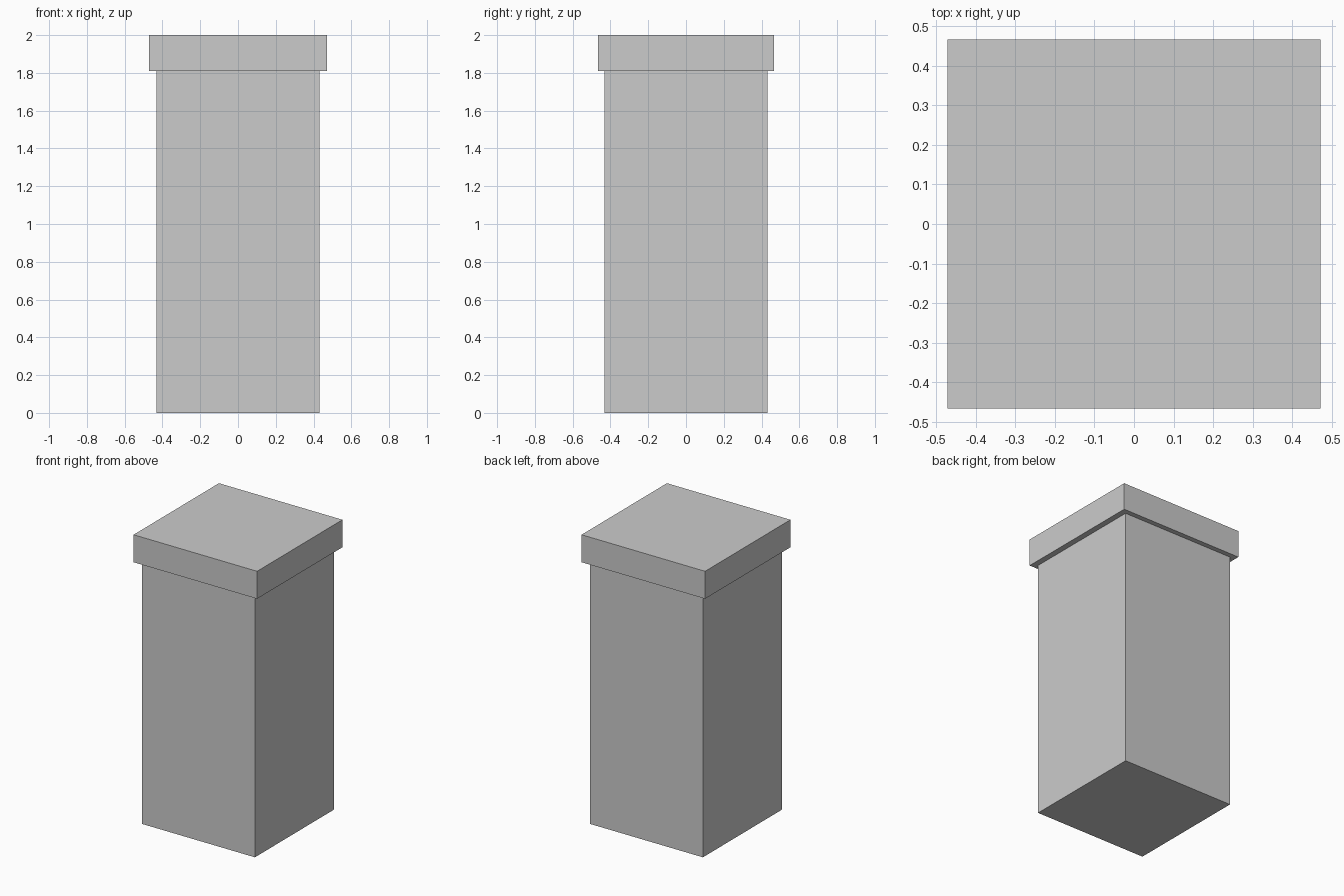
import bpy

if "Cube" in bpy.data.objects:
    bpy.data.objects.remove(bpy.data.objects["Cube"])


def box(name, width, depth, z0, z1):
    """Flat-shaded box centred on x and y, spanning z0 to z1."""
    bpy.ops.mesh.primitive_cube_add(size=1, location=(0, 0, (z0 + z1) / 2))
    obj = bpy.context.object
    obj.name = name
    obj.scale = (width, depth, z1 - z0)
    bpy.ops.object.transform_apply(location=False, rotation=False, scale=True)
    return obj


# Square pillar shaft
box("pillar_shaft", 0.863, 0.863, 0.0, 1.81)

# Slightly overhanging cap slab
box("pillar_cap", 0.944, 0.932, 1.81, 2.0)
